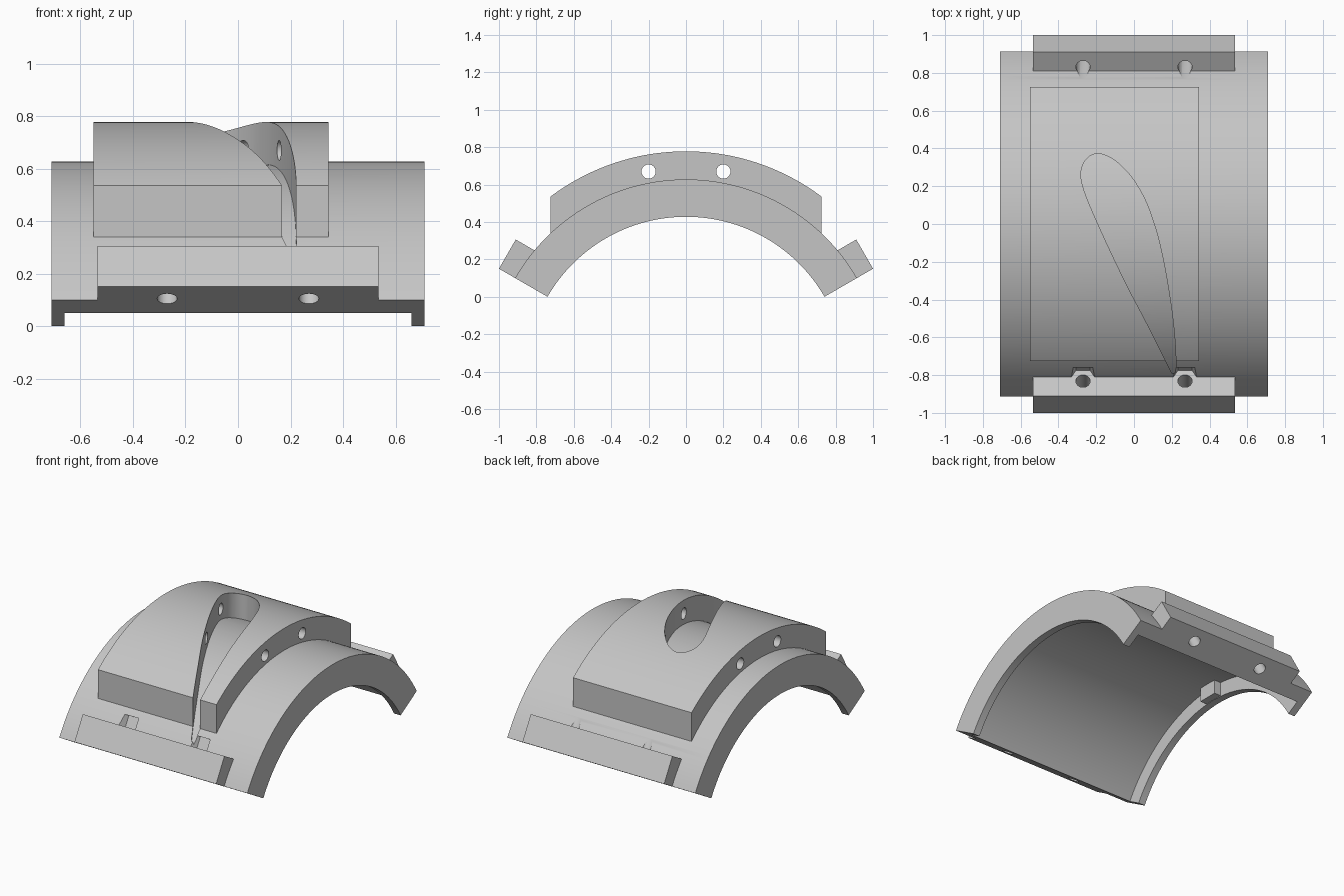
import bpy, bmesh
from math import sin, cos, pi, radians, asin
from mathutils import Vector

if "Cube" in bpy.data.objects:
    bpy.data.objects.remove(bpy.data.objects["Cube"], do_unlink=True)

grey = bpy.data.materials.new("light grey")
grey.use_nodes = True
COLOUR = (0.56, 0.56, 0.56, 1)
grey.diffuse_color = COLOUR
grey.node_tree.nodes["Principled BSDF"].inputs["Base Color"].default_value = COLOUR

AXIS_Z = -0.427                      # height of the common arc centre
R_LIP, R_IN, R_OUT, R_PAD = 0.855, 0.955, 1.055, 1.205
X, Y, Z = Vector((1, 0, 0)), Vector((0, 1, 0)), Vector((0, 0, 1))
CENTRE = Z * AXIS_Z


def prism(name, pts, origin, u, v, w, lo, hi):
    """Extrude the outline pts (in axes u, v) along w from lo to hi."""
    bm = bmesh.new()
    rings = [[bm.verts.new(origin + u * a + v * b + w * h) for a, b in pts] for h in (lo, hi)]
    n = len(pts)
    bm.faces.new(rings[0])
    bm.faces.new(rings[1][::-1])
    for i in range(n):
        j = (i + 1) % n
        bm.faces.new((rings[0][i], rings[1][i], rings[1][j], rings[0][j]))
    bmesh.ops.recalc_face_normals(bm, faces=bm.faces)
    mesh = bpy.data.meshes.new(name)
    bm.to_mesh(mesh)
    bm.free()
    mesh.materials.append(grey)
    obj = bpy.data.objects.new(name, mesh)
    bpy.context.collection.objects.link(obj)
    return obj


def arc(r, a0, a1, n=80):
    return [(r * cos(a0 + (a1 - a0) * i / n), r * sin(a0 + (a1 - a0) * i / n)) for i in range(n + 1)]


def sector(name, r0, r1, lo, hi):
    a, b = radians(30), radians(150)
    return prism(name, arc(r1, a, b) + arc(r0, b, a), CENTRE, Y, Z, X, lo, hi)


def circle(r, n, cx=0, cy=0, turn=0):
    return [(cx + r * cos(turn + 2 * pi * i / n), cy + r * sin(turn + 2 * pi * i / n)) for i in range(n)]


def cut(obj, cutters):
    """Subtract the cutters and keep the result as the object's mesh."""
    for c in cutters:
        m = obj.modifiers.new("cut", "BOOLEAN")
        m.operation, m.solver, m.object = "DIFFERENCE", "EXACT", c
    bpy.context.view_layer.update()
    dg = bpy.context.evaluated_depsgraph_get()
    mesh = bpy.data.meshes.new_from_object(obj.evaluated_get(dg))
    obj.modifiers.clear()
    obj.data = mesh


# Curved shell with an inner lip at each end and a locating tab
shell = sector("shell", R_IN, R_OUT, -0.71, 0.71)
parts = [shell,
         sector("right_end_lip", R_LIP, R_IN + 0.005, -0.71, -0.66),
         sector("left_end_lip", R_LIP, R_IN + 0.005, 0.66, 0.71)]
tab = [(-0.07, 0.43), (0.07, 0.43), (0.07, 0.535), (-0.07, 0.535)]
parts.append(prism("locating_tab", tab, Vector(), Y, Z, X, -0.67, -0.61))

# Raised pad with flat front and back
a_top, a_low = asin(0.725 / R_PAD), asin(0.725 / 1.048)
outline = arc(R_PAD, pi / 2 - a_top, pi / 2 + a_top) + arc(1.048, pi / 2 + a_low, pi / 2 - a_low)
pad = prism("raised_pad", outline, CENTRE, Y, Z, X, -0.55, 0.345)
parts.append(pad)

# Leaf-shaped slot cutter, floored on a curved surface
leaf = [(0.2, -0.79), (0.155, -0.7), (0.07, -0.53), (-0.04, -0.32), (-0.15, -0.09),
        (-0.23, 0.09), (-0.268, 0.19), (-0.281, 0.26), (-0.27, 0.315), (-0.24, 0.355),
        (-0.2, 0.372), (-0.155, 0.365), (-0.1, 0.335), (-0.04, 0.28), (0.01, 0.215),
        (0.06, 0.125), (0.1, 0.02), (0.135, -0.1), (0.17, -0.27), (0.2, -0.46),
        (0.217, -0.62), (0.222, -0.74), (0.22, -0.79)]


def smooth_loop(pts, steps=4):
    """Catmull-Rom through the outline, leaving the narrow tip square."""
    out, n = [], len(pts)
    for i in range(n - 1):
        p0, p1, p2, p3 = (Vector(pts[min(max(i + k, 0), n - 1)]) for k in (-1, 0, 1, 2))
        for s in range(steps):
            t = s / steps
            out.append(0.5 * (2 * p1 + (p2 - p0) * t + (2 * p0 - 5 * p1 + 4 * p2 - p3) * t * t
                              + (3 * p1 - p0 - 3 * p2 + p3) * t ** 3))
    return [tuple(p) for p in out] + [pts[-1]]


slot = prism("slot_cutter", smooth_loop(leaf), Vector(), X, Y, Z, 0.1, 1.0)
core = prism("slot_floor_cutter", circle(1.043, 240), CENTRE, Y, Z, X, -1, 1)
cut(slot, [core])
helpers = [slot, core]

# Cross holes through the pad
cross = [prism("cross_hole_cutter", circle(0.038, 32, y, 0.67), Vector(), Y, Z, X, -1, 1)
         for y in (-0.2, 0.2)]
helpers += cross
cut(pad, [slot] + cross)

# Clamping flanges with bolt holes; nut pockets on the front side
shell_cuts = [slot]
for side, label in ((-1, "front"), (1, "back")):
    radial = Vector((0, side * cos(pi / 6), sin(pi / 6)))
    along = Vector((0, -side * sin(pi / 6), cos(pi / 6)))
    box = [(1.03, 0), (1.155, 0), (1.155, 0.18), (1.03, 0.18)]
    flange = prism(label + "_flange", box, CENTRE, radial, along, X, -0.535, 0.535)
    bolts = []
    for x in (-0.27, 0.27):
        start = CENTRE + X * x + radial * 1.064
        bolts.append(prism("bolt_cutter", circle(0.038, 32), start, X, radial, along, -0.1, 0.3))
        if side < 0:
            nut = prism("nut_cutter", circle(0.075, 6), start, X, radial, along, 0.18, 0.254)
            shell_cuts.append(nut)
            helpers.append(nut)
    cut(flange, bolts)
    shell_cuts += bolts
    helpers += bolts
    parts.append(flange)
cut(shell, shell_cuts)

for h in helpers:
    h.hide_render = True
    h.hide_set(True)

# Smooth curves, sharp edges
bpy.ops.object.select_all(action="DESELECT")
for p in parts:
    p.select_set(True)
bpy.context.view_layer.objects.active = shell
bpy.ops.object.shade_smooth_by_angle(angle=radians(25))
